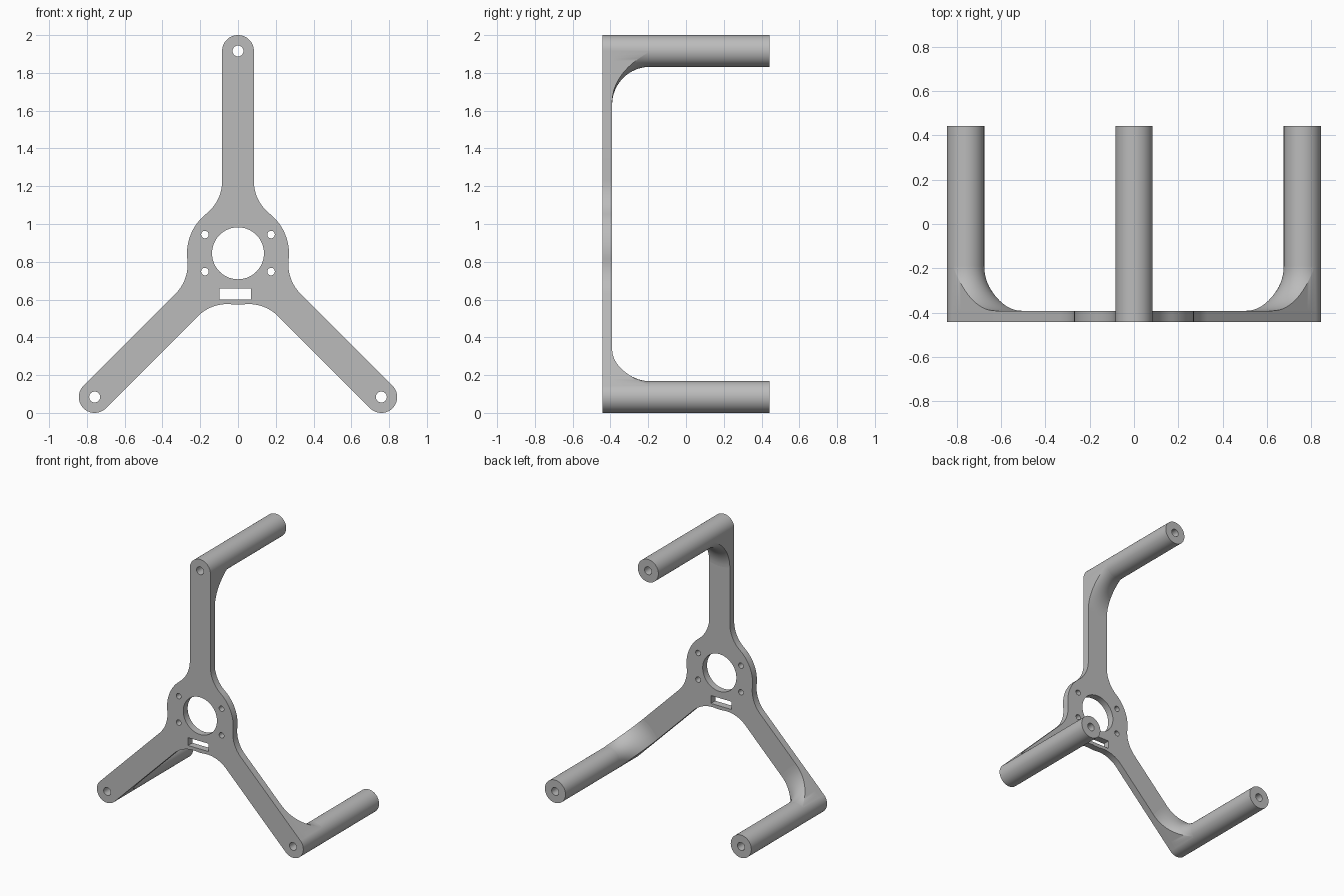
import bpy, bmesh
from math import sin, cos, pi, radians, atan2, sqrt

if "Cube" in bpy.data.objects:
    bpy.data.objects.remove(bpy.data.objects["Cube"])

W = 0.084                  # arm half width and post radius
L = 1.0732                 # hub centre to post centre
HUB, FIL = 0.27, 0.22      # hub radius, outline fillet radius
ZC = W + L * sqrt(0.5)     # hub centre height
Y0, Y1, Y2 = -0.442, -0.391, 0.442   # plate front, plate back, post tip
BORE, GUS = 0.029, 0.2
ARMS = [radians(a) for a in (90, 225, 315)]

grey = bpy.data.materials.new("grey")
grey.diffuse_color = (0.5, 0.5, 0.5, 1)
grey.use_nodes = True
grey.node_tree.nodes["Principled BSDF"].inputs["Base Color"].default_value = grey.diffuse_color


def arc(cx, cy, r, a0, a1, n):
    return [(cx + r * cos(a0 + (a1 - a0) * i / n), cy + r * sin(a0 + (a1 - a0) * i / n))
            for i in range(n + 1)]


def circle(cx, cy, r, n=48):
    return arc(cx, cy, r, 0, 2 * pi, n)[:-1]


def turn(p, ang):
    """Arm frame (outward, left) to front-view x, z."""
    a, b = p
    return (a * cos(ang) - b * sin(ang), ZC + a * sin(ang) + b * cos(ang))


def finish(obj):
    obj.data.materials.clear()
    obj.data.materials.append(grey)
    bpy.ops.object.select_all(action='DESELECT')
    obj.select_set(True)
    bpy.context.view_layer.objects.active = obj
    bpy.ops.object.shade_smooth_by_angle(angle=radians(30))


def mesh_object(name, bm):
    bmesh.ops.recalc_face_normals(bm, faces=bm.faces)
    me = bpy.data.meshes.new(name)
    bm.to_mesh(me)
    bm.free()
    obj = bpy.data.objects.new(name, me)
    bpy.context.collection.objects.link(obj)
    finish(obj)


# Plate outline: three rounded arms blended into the round hub
a0 = sqrt((HUB + FIL) ** 2 - (W + FIL) ** 2)
beta = atan2(W + FIL, a0)
fillet = arc(a0, -(W + FIL), FIL, pi - beta, pi / 2, 14)
arm = fillet + arc(L, 0, W, -pi / 2, pi / 2, 32) + [(a, -b) for a, b in reversed(fillet)]
outline = []
for i, ang in enumerate(ARMS):
    nxt = ARMS[(i + 1) % 3] + (2 * pi if i == 2 else 0)
    outline += [turn(p, ang) for p in arm]
    outline += arc(0, ZC, HUB, ang + beta, nxt - beta, 20)[1:-1]

# Openings: centre hole, four screw holes, slot, post bores
loops = [outline, circle(0, ZC + 0.002, 0.1375, 72),
         [(-0.098, 0.6), (0.07, 0.6), (0.07, 0.658), (-0.098, 0.658)]]
loops += [circle(x, z, 0.02, 24) for x in (-0.175, 0.175) for z in (0.748, 0.944)]
loops += [circle(*turn((L, 0), ang), BORE, 32) for ang in ARMS]

cu = bpy.data.curves.new("mount_plate", 'CURVE')
cu.dimensions, cu.fill_mode, cu.extrude = '2D', 'BOTH', (Y1 - Y0) / 2
for pts in loops:
    sp = cu.splines.new('POLY')
    sp.points.add(len(pts) - 1)
    for q, (x, z) in zip(sp.points, pts):
        q.co = (x, z, 0, 1)
    sp.use_cyclic_u = True
plate = bpy.data.objects.new("mount_plate", cu)
bpy.context.collection.objects.link(plate)
plate.rotation_euler.x = pi / 2
plate.location.y = (Y0 + Y1) / 2
bpy.context.view_layer.objects.active = plate
plate.select_set(True)
bpy.ops.object.convert(target='MESH')
finish(bpy.context.view_layer.objects.active)

for name, ang in zip(("top", "left", "right"), ARMS):
    # Hollow post standing on the back of the plate
    bm = bmesh.new()
    cx, cz = turn((L, 0), ang)
    n = 64
    rings = [[bm.verts.new((x, y, z)) for x, z in circle(cx, cz, r, n)]
             for r, y in ((W, Y1), (W, Y2), (BORE, Y2), (BORE, Y1))]
    for ra, rb in zip(rings, rings[1:]):
        for i in range(n):
            j = (i + 1) % n
            bm.faces.new((ra[i], ra[j], rb[j], rb[i]))
    mesh_object(name + "_post", bm)

    # Gusset: concave fillet round the post foot, trimmed to the arm width
    bm = bmesh.new()
    nt, nr = 24, 16
    grid, foot = [], []
    for i in range(nt + 1):
        t = -W * cos(pi * i / nt)
        row, low = [], []
        for k in range(nr + 1):
            th = pi / 2 * k / nr
            r = W + GUS * (1 - cos(th))
            s = sqrt(max(r * r - t * t, 0))
            x, z = turn((L - s, t), ang)
            row.append(bm.verts.new((x, Y1 + GUS * (1 - sin(th)), z)))
            if i in (0, nt):
                low.append(bm.verts.new((x, Y1, z)))
        grid.append(row)
        foot.append(low)
    for i in range(nt):
        for k in range(nr):
            bm.faces.new((grid[i][k], grid[i + 1][k], grid[i + 1][k + 1], grid[i][k + 1]))
    for i in (0, nt):
        for k in range(nr):
            bm.faces.new((grid[i][k], grid[i][k + 1], foot[i][k + 1], foot[i][k]))
    bmesh.ops.remove_doubles(bm, verts=bm.verts, dist=1e-5)
    mesh_object(name + "_gusset", bm)
